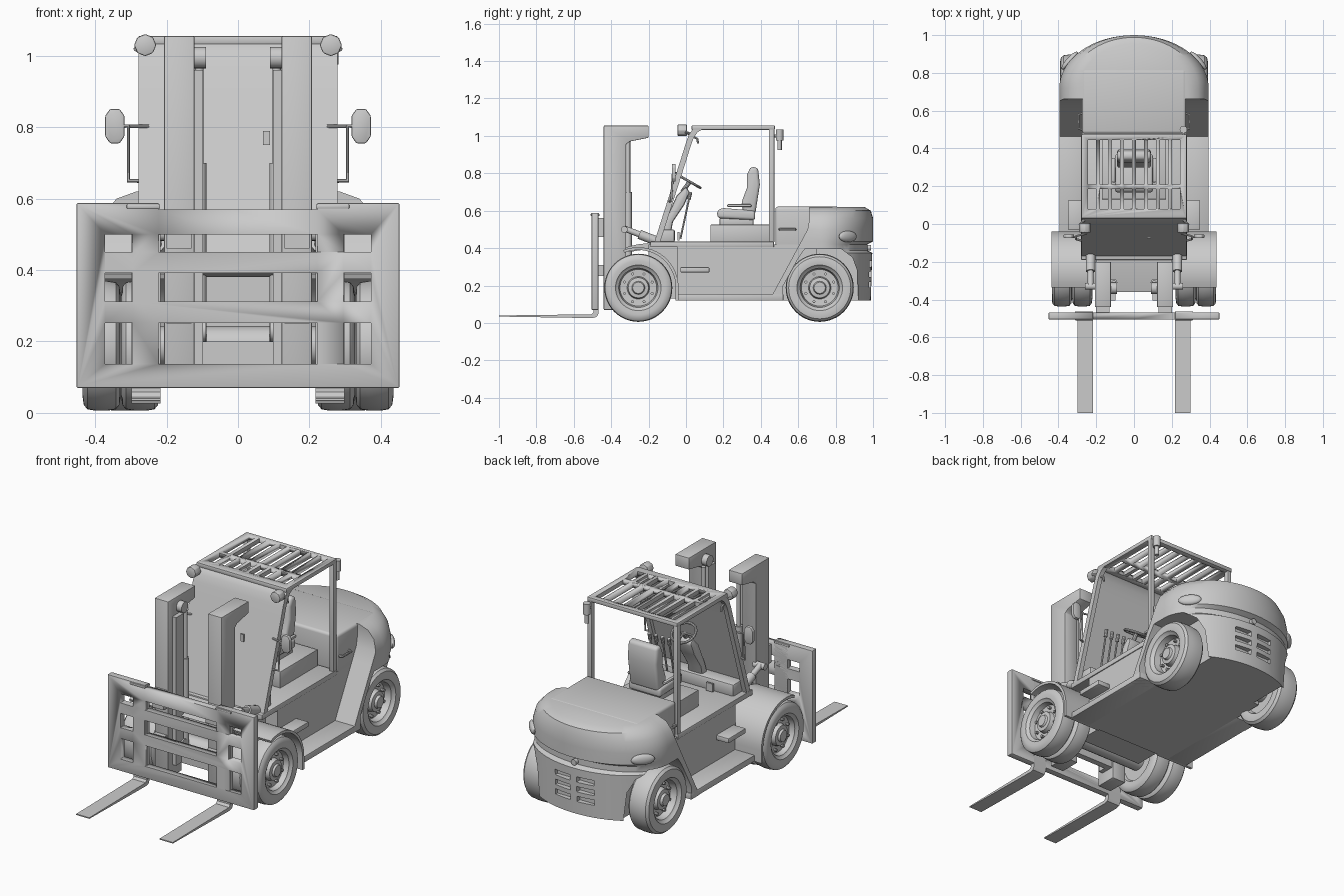
import bpy, bmesh, math
from mathutils import Vector, Matrix

if "Cube" in bpy.data.objects:
    bpy.data.objects.remove(bpy.data.objects["Cube"])


def finish(name, bm, bevel=0, mirror=False, segs=2):
    bmesh.ops.recalc_face_normals(bm, faces=bm.faces)
    me = bpy.data.meshes.new(name)
    bm.to_mesh(me)
    bm.free()
    ob = bpy.data.objects.new(name, me)
    bpy.context.collection.objects.link(ob)
    bpy.ops.object.select_all(action='DESELECT')
    bpy.context.view_layer.objects.active = ob
    ob.select_set(True)
    if bevel:
        m = ob.modifiers.new("bevel", 'BEVEL')
        m.width, m.segments = bevel, segs
        bpy.ops.object.modifier_apply(modifier=m.name)
    bpy.ops.object.shade_smooth_by_angle(angle=math.radians(35))
    if mirror:
        ob.modifiers.new("mirror", 'MIRROR')
    return ob


def stack(bm, rings):
    """Skin a list of closed rings and cap both ends."""
    vs = [[bm.verts.new(p) for p in r] for r in rings]
    n = len(vs[0])
    for a, b in zip(vs, vs[1:]):
        for i in range(n):
            bm.faces.new((a[i], a[(i + 1) % n], b[(i + 1) % n], b[i]))
    bm.faces.new(vs[0])
    bm.faces.new(vs[-1])


def prism(name, pts, axis, a0, a1, **k):
    put = {'x': lambda p, a: (a, *p), 'y': lambda p, a: (p[0], a, p[1]), 'z': lambda p, a: (*p, a)}[axis]
    bm = bmesh.new()
    stack(bm, [[put(p, a) for p in pts] for a in (a0, a1)])
    return finish(name, bm, **k)


def boxes(name, items, **k):
    bm = bmesh.new()
    for x0, x1, y0, y1, z0, z1 in items:
        stack(bm, [[(x0, y0, z), (x1, y0, z), (x1, y1, z), (x0, y1, z)] for z in (z0, z1)])
    return finish(name, bm, **k)


def add_cyl(bm, p0, p1, r, sides=16):
    p0, p1 = Vector(p0), Vector(p1)
    d = p1 - p0
    mat = Matrix.Translation((p0 + p1) / 2) @ d.to_track_quat('Z', 'Y').to_matrix().to_4x4()
    bmesh.ops.create_cone(bm, cap_ends=True, segments=sides, radius1=r, radius2=r, depth=d.length, matrix=mat)


def cyls(name, items, **k):
    bm = bmesh.new()
    for it in items:
        add_cyl(bm, *it)
    return finish(name, bm, **k)


def tube(name, pts, r, mirror=False, cyclic=False):
    cu = bpy.data.curves.new(name, 'CURVE')
    cu.dimensions, cu.bevel_depth, cu.bevel_resolution, cu.use_fill_caps = '3D', r, 2, True
    sp = cu.splines.new('POLY')
    sp.points.add(len(pts) - 1)
    for q, p in zip(sp.points, pts):
        q.co = (*p, 1)
    sp.use_cyclic_u = cyclic
    tmp = bpy.data.objects.new(name, cu)
    bm = bmesh.new()
    bm.from_mesh(tmp.to_mesh())
    bpy.data.objects.remove(tmp)
    return finish(name, bm, mirror=mirror)


def blob(name, loc, scale, mirror=False, rot=0):
    bm = bmesh.new()
    mat = Matrix.Translation(loc) @ Matrix.Rotation(rot, 4, 'Z') @ Matrix.Diagonal((*scale, 1))
    bmesh.ops.create_uvsphere(bm, u_segments=20, v_segments=12, radius=1, matrix=mat)
    return finish(name, bm, mirror=mirror)


def cut(ob, cutter):
    bpy.ops.object.select_all(action='DESELECT')
    bpy.context.view_layer.objects.active = ob
    m = ob.modifiers.new("cut", 'BOOLEAN')
    m.object, m.operation, m.solver = cutter, 'DIFFERENCE', 'EXACT'
    bpy.ops.object.modifier_apply(modifier=m.name)
    bpy.data.objects.remove(cutter)


def wheel(name, cx, y, h, z=0.188):
    prof = [(-.6, 0), (-.6, .11), (-.9, .12), (-1, .145), (-.94, .166), (-.75, .178), (-.3, .182), (.3, .182),
            (.75, .178), (.94, .166), (1, .145), (.95, .122), (.8, .115), (.7, .105), (.15, .098), (.1, .06),
            (.55, .054), (.6, .035), (.8, .03), (.8, 0)]
    bm = bmesh.new()
    n = 48
    prof = [(a, max(r, .0005)) for a, r in prof]
    ang = [2 * math.pi * i / n for i in range(n)]
    stack(bm, [[(cx + a * h, y + r * math.cos(t), z + r * math.sin(t)) for t in ang] for a, r in prof])
    for i in range(8):
        t = math.pi * (i + .5) / 4
        yy, zz = y + .08 * math.cos(t), z + .08 * math.sin(t)
        add_cyl(bm, (cx, yy, zz), (cx + h * .4, yy, zz), .008, 8)
    return finish(name, bm, mirror=True)


# wheels, axles and front fenders
wheel("front_wheel_outer", .382, -.255, .053)
wheel("front_wheel_inner", .274, -.255, .053)
wheel("rear_wheel", .325, .715, .066)
cyls("axles", [((-.3, -.255, .188), (.3, -.255, .188), .055), ((-.3, .715, .188), (.3, .715, .188), .05)])
arc = [math.radians(112 - 112 * i / 16) for i in range(17)]
outer = [(-.255 + .215 * math.cos(t), .19 + .215 * math.sin(t)) for t in arc] + [(-.04, .12)]
inner = [(-.255 + .2 * math.cos(t), .19 + .2 * math.sin(t)) for t in arc] + [(-.055, .12)]
prism("front_fender", outer + inner[::-1], 'x', .2, .437, mirror=True)

# chassis, steps and floor
boxes("chassis", [(-.275, .275, -.045, .7, .12, .42), (-.2, .2, -.2, -.04, .13, .42)])
boxes("lower_step", [(.27, .395, -.045, .52, .12, .155)], mirror=True, bevel=.004)
boxes("upper_step", [(.27, .35, -.03, .125, .27, .298)], mirror=True, bevel=.005)
boxes("cab_floor", [(-.28, .28, -.19, .47, .405, .435)], bevel=.004)
prism("front_cowl", [(-.36, .395), (-.26, .42), (-.17, .43), (-.17, .40), (-.3, .38)], 'x', -.19, .19)

# counterweight: rounded rear body made of stacked outlines
rings = []
for z, ins, d in [(.12, 0, .012), (.375, 0, .004), (.388, 0, .03), (.42, 0, .03), (.435, 0, 0), (.5, 0, 0),
                  (.56, .02, 0), (.6, .055, .012), (.62, .11, .045)]:
    yf, hw = .445 + (min(z, .52) - .12) * .54, .395 - ins
    arc = [math.pi * i / 32 for i in range(33)]
    rings.append([(hw, yf, z)] + [(hw * math.cos(t), .72 + (.28 - d) * math.sin(t), z) for t in arc] + [(-hw, yf, z)])
bm = bmesh.new()
stack(bm, rings)
body = finish("counterweight", bm)
arch = [(.515, .05), (.515, .19), (.6, .345), (.635, .395), (.83, .395), (.89, .35), (.915, .28), (.925, .05)]
for s in (1, -1):
    cut(body, prism("arch_cutter", arch, 'x', s * .24, s * .6))
cut(body, boxes("grille_cutter", [(x, x + .1, .962, 1.1, z, z + .03)
                                  for x in (-.12, .02) for z in (.19, .245, .3)]))
bpy.ops.object.select_all(action='DESELECT')
body.select_set(True)
bpy.context.view_layer.objects.active = body
bpy.ops.object.shade_smooth_by_angle(angle=math.radians(35))
cyls("tow_pin", [((0, .95, .402), (0, .99, .402), .016)])
boxes("engine_hood", [(-.275, .275, .478, .82, .4, .622)], bevel=.015, segs=3)
blob("tail_lamp", (.34, .865, .462), (.018, .062, .03), mirror=True, rot=math.radians(42))
tube("hood_handle", [(.27, .5, .5), (.292, .505, .5), (.292, .58, .5), (.27, .585, .5)], .007, mirror=True)

# cab: windshield panel, pillars and slotted roof
line = [(-.17, .43), (-.02, .9), (.0, .965), (.015, 1.005), (.035, 1.035), (.065, 1.053)]


def shift(dy, dz):
    return line + [(y + dy, z + dz) for y, z in reversed(line)]


prism("windshield", shift(.01, -.004), 'x', -.265, .265)
prism("front_pillar", shift(.026, -.016), 'x', .252, .278, mirror=True)
boxes("rear_pillar", [(.252, .278, .443, .472, .43, 1.05)], mirror=True, bevel=.004)
roof = boxes("roof_guard", [(-.279, .279, .03, .475, 1.032, 1.056)], bevel=.005)
cut(roof, boxes("slot_cutter", [(x * .0635 - .021, x * .0635 + .021, y0, y1, .9, 1.2)
                                for x in [i - 3.5 for i in range(8)] for y0, y1 in ((.08, .185), (.21, .445))]))
boxes("wiper", [(.07, .09, -.078, -.07, .75, .79)])

# lamps and mirrors
cyls("head_lamp", [((.26, -.045, 1.03), (.26, .005, 1.03), .031, 8)], mirror=True, bevel=.004)
tube("head_lamp_arm", [(.265, .02, 1.01), (.285, .0, 1.02), (.26, -.01, 1.01)], .008, mirror=True)
cyls("rear_lamp", [((.262, .5, .975), (.262, .5, 1.035), .02), ((.262, .5, .925), (.262, .5, .975), .012),
                   ((.262, .46, 1.0), (.262, .5, 1.0), .008)])
oct_pts = [(.345 + a * .027, .803 + b * .048) for a, b in
           ((-.5, -1), (.5, -1), (1, -.6), (1, .6), (.5, 1), (-.5, 1), (-1, .6), (-1, -.6))]
prism("side_mirror", oct_pts, 'y', -.075, -.055, mirror=True, bevel=.004)
tube("mirror_bracket", [(.27, -.09, .65), (.307, -.08, .65), (.307, -.07, .803), (.345, -.065, .803)], .006, mirror=True)
tube("mirror_stay", [(.25, -.05, .803), (.31, -.065, .803)], .005, mirror=True)
tube("grab_hook", [(.262, .03, 1.0), (.262, .06, .985), (.262, .065, .96)], .006, mirror=True)

# seat
boxes("seat_base", [(-.17, .17, .13, .46, .43, .525)], bevel=.004)
boxes("seat_suspension", [(-.085, .085, .18, .36, .52, .56)], bevel=.004)
prism("seat_cushion", [(.17, .56), (.165, .595), (.19, .615), (.37, .6), (.37, .55)], 'x', -.1, .1, bevel=.014, segs=3)
prism("seat_backrest", [(.31, .58), (.295, .64), (.325, .72), (.325, .79), (.345, .835), (.385, .83), (.395, .74),
                        (.37, .58)], 'x', -.09, .09, bevel=.016, segs=3)
boxes("armrests", [(.098, .118, .22, .35, .62, .635)], mirror=True, bevel=.006)

# steering column, wheel, levers and pedals
prism("steering_column", [(-.15, .43), (-.11, .55), (-.05, .68), (0, .73), (.02, .70), (-.01, .63), (-.07, .54),
                          (-.09, .43)], 'x', -.045, .045, bevel=.012)
c, u, v = Vector((0, .02, .755)), Vector((1, 0, 0)), Vector((0, .87, -.5))
tube("steering_wheel", [c + .065 * (u * math.cos(t) + v * math.sin(t)) for t in
                        [math.pi * i / 16 for i in range(32)]], .007, cyclic=True)
cyls("steering_spokes", [(c - u * .063, c + u * .063, .006, 8), (c, c + v * .063, .006, 8),
                         (c, (0, -.02, .70), .012, 10)])
cyls("control_levers", [((x, -.03, .45), (x, .02, .68), .005, 8) for x in (.09, .13, .17, .21)]
     + [((x, .015, .66), (x, .024, .70), .01, 10) for x in (.09, .13, .17, .21)])
boxes("dashboard", [(-.25, .25, -.15, -.06, .43, .5)], bevel=.01)
boxes("pedals", [(x, x + .04, -.045, -.035, .44, .485) for x in (-.14, .06)])

# mast with lift rams, rollers and tilt rams
prism("mast_rail", [(-.44, .07), (-.32, .07), (-.32, .955), (-.3, .97), (-.2, .99), (-.2, 1.055), (-.44, 1.055)],
      'x', .122, .207, mirror=True, bevel=.004)
boxes("inner_rail", [(.098, .124, -.405, -.34, .135, .96)], mirror=True)
cyls("lift_ram", [((.108, -.31, .2), (.108, -.31, .7), .02), ((.108, -.31, .7), (.108, -.31, .97), .012)], mirror=True)
cyls("mast_rollers", [((.09, -.34, z), (.125, -.34, z), .03, 20) for z in (.23, .995)], mirror=True)
boxes("mast_crossbar", [(-.13, .13, -.36, -.325, .135, .2)])
cyls("tilt_ram", [((.23, -.33, .505), (.23, -.24, .47), .016), ((.23, -.25, .474), (.23, -.15, .435), .025)], mirror=True)
cyls("tilt_pivot", [((.19, -.33, .5), (.26, -.33, .5), .018)], mirror=True)

# carriage plate with window openings, and forks
plate = boxes("carriage", [(-.452, .452, -.505, -.468, .07, .588)], bevel=.004)
cols = [(-.372, -.295), (-.222, .222), (.295, .372)]
rows = [(.137, .252), (.312, .392), (.45, .5)]
cut(plate, boxes("window_cutter", [(a, b, -.6, -.4, c0, c1) for a, b in cols for c0, c1 in rows]
                 + [(-.222, .222, -.6, -.4, .57, .7)]))
boxes("carriage_guides", [(.13, .2, -.47, -.435, .25, .31), (.13, .2, -.47, -.435, .46, .56)], mirror=True)
boxes("fork_hooks", [(.218, .312, -.51, -.462, .572, .584)], mirror=True, bevel=.003)
prism("fork", [(-1, .034), (-.5, .026), (-.478, .032), (-.468, .05), (-.468, .57), (-.492, .57), (-.494, .058),
               (-.505, .046), (-1, .04)], 'x', .217, .298, mirror=True)
